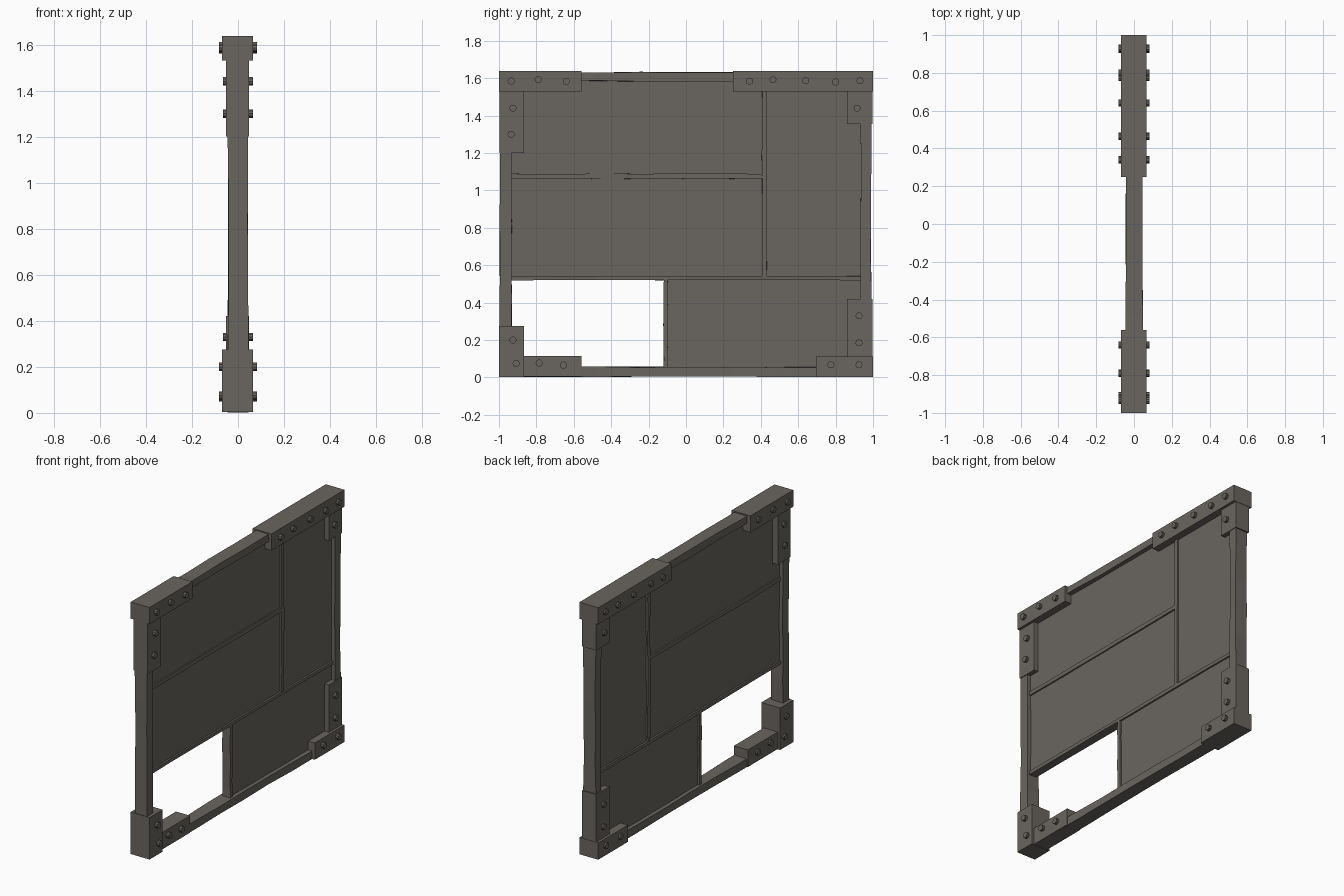
import bpy, bmesh, math, random
from mathutils import Matrix, Vector

if "Cube" in bpy.data.objects:
    bpy.data.objects.remove(bpy.data.objects["Cube"])

random.seed(4)

mat = bpy.data.materials.new("weathered grey brown")
mat.diffuse_color = (0.142, 0.130, 0.116, 1)
mat.use_nodes = True
mat.node_tree.nodes["Principled BSDF"].inputs["Base Color"].default_value = mat.diffuse_color


def finish(name, bm):
    bmesh.ops.recalc_face_normals(bm, faces=bm.faces)
    me = bpy.data.meshes.new(name)
    bm.to_mesh(me)
    bm.free()
    me.materials.append(mat)
    ob = bpy.data.objects.new(name, me)
    bpy.context.collection.objects.link(ob)
    return ob


def box(name, x, y, z):
    bm = bmesh.new()
    bmesh.ops.create_cube(bm, size=1)
    for v in bm.verts:
        v.co = Vector([(r[0] + r[1]) / 2 + c * (r[1] - r[0]) for c, r in zip(v.co, (x, y, z))])
    return finish(name, bm)


def beam(name, y, z, half, axis, segs=8, wob=0.003, flare=0.0):
    """Hand-hewn timber running along y (axis=1) or z (axis=2)."""
    bm = bmesh.new()
    lo, hi = (y, z)[axis - 1]
    a, b = (z, y)[axis - 1]
    rings = []
    for i in range(segs + 1):
        t = i / segs
        h = half + flare * (2 * t - 1) ** 2
        ring = []
        for sx, w in ((-1, a), (1, a), (1, b), (-1, b)):
            px = sx * h + random.uniform(-wob, wob) * 0.7
            pw = w + random.uniform(-wob, wob)
            pl = lo + t * (hi - lo)
            ring.append(bm.verts.new((px, pl, pw) if axis == 1 else (px, pw, pl)))
        rings.append(ring)
    for r, s in zip(rings, rings[1:]):
        for k in range(4):
            bm.faces.new((r[k], r[(k + 1) % 4], s[(k + 1) % 4], s[k]))
    bm.faces.new(rings[0])
    bm.faces.new(rings[-1])
    return finish(name, bm)


# Outer timber frame
beam("left_stile", (-0.995, -0.932), (0.02, 1.62), 0.042, 2, flare=0.007)
beam("right_stile", (0.935, 0.99), (0.02, 1.62), 0.042, 2, flare=0.007)
beam("top_rail", (-0.98, 0.98), (1.585, 1.632), 0.044, 1, flare=0.008)
beam("bottom_rail", (-0.98, 0.98), (0.004, 0.056), 0.042, 1, flare=0.006)

# Thin infill boards, leaving the lower left opening free
PX = (-0.017, 0.017)
box("upper_panel", PX, (-0.95, 0.42), (0.53, 1.60))
box("side_panel", PX, (0.42, 0.95), (0.53, 1.60))
box("lower_panel", PX, (-0.11, 0.95), (0.03, 0.53))

# Slim battens between the boards
beam("middle_batten", (-0.95, 0.95), (0.520, 0.542), 0.028, 1, wob=0.002)
beam("upper_batten", (-0.94, 0.41), (1.062, 1.088), 0.026, 1, wob=0.002)
beam("side_batten", (0.406, 0.432), (0.54, 1.60), 0.028, 2, wob=0.002)
beam("opening_batten", (-0.120, -0.097), (0.04, 0.525), 0.028, 2, wob=0.002)

# Corner plates: thick ones wrap over thinner ones
THICK, THIN = (-0.070, 0.065), (-0.053, 0.048)
plates = [
    ("upper_left_cap", THICK, (-1.0, -0.56), (1.53, 1.638)),
    ("upper_left_leg", THIN, (-0.998, -0.865), (1.20, 1.54)),
    ("upper_right_cap", THICK, (0.25, 1.0), (1.53, 1.638)),
    ("upper_right_leg", THIN, (0.862, 0.998), (1.355, 1.54)),
    ("lower_left_leg", THICK, (-1.0, -0.865), (0.003, 0.275)),
    ("lower_left_foot", THIN, (-0.88, -0.56), (0.005, 0.115)),
    ("lower_right_foot", THICK, (0.695, 1.0), (0.003, 0.112)),
    ("lower_right_leg", THIN, (0.862, 0.998), (0.10, 0.42)),
]
for p in plates:
    box(*p)

# Bolts running right through each plate
bolts = {
    0.083: [(-0.935, 1.585), (-0.79, 1.592), (-0.64, 1.584), (0.34, 1.584), (0.465, 1.592),
            (0.64, 1.586), (0.80, 1.580), (0.93, 1.586), (-0.925, 0.20), (-0.908, 0.075),
            (0.775, 0.068), (0.925, 0.068)],
    0.066: [(-0.925, 1.44), (-0.935, 1.30), (0.915, 1.44), (-0.785, 0.077), (-0.655, 0.066),
            (0.925, 0.33), (0.925, 0.185)],
}
for half, spots in bolts.items():
    for i, (y, z) in enumerate(spots):
        bm = bmesh.new()
        bmesh.ops.create_cone(bm, cap_ends=True, segments=10, radius1=0.019, radius2=0.019,
                              depth=2 * half,
                              matrix=Matrix.Translation((0, y, z)) @ Matrix.Rotation(math.pi / 2, 4, 'Y'))
        finish(f"{'long' if half > 0.07 else 'short'}_bolt_{i + 1}", bm)
